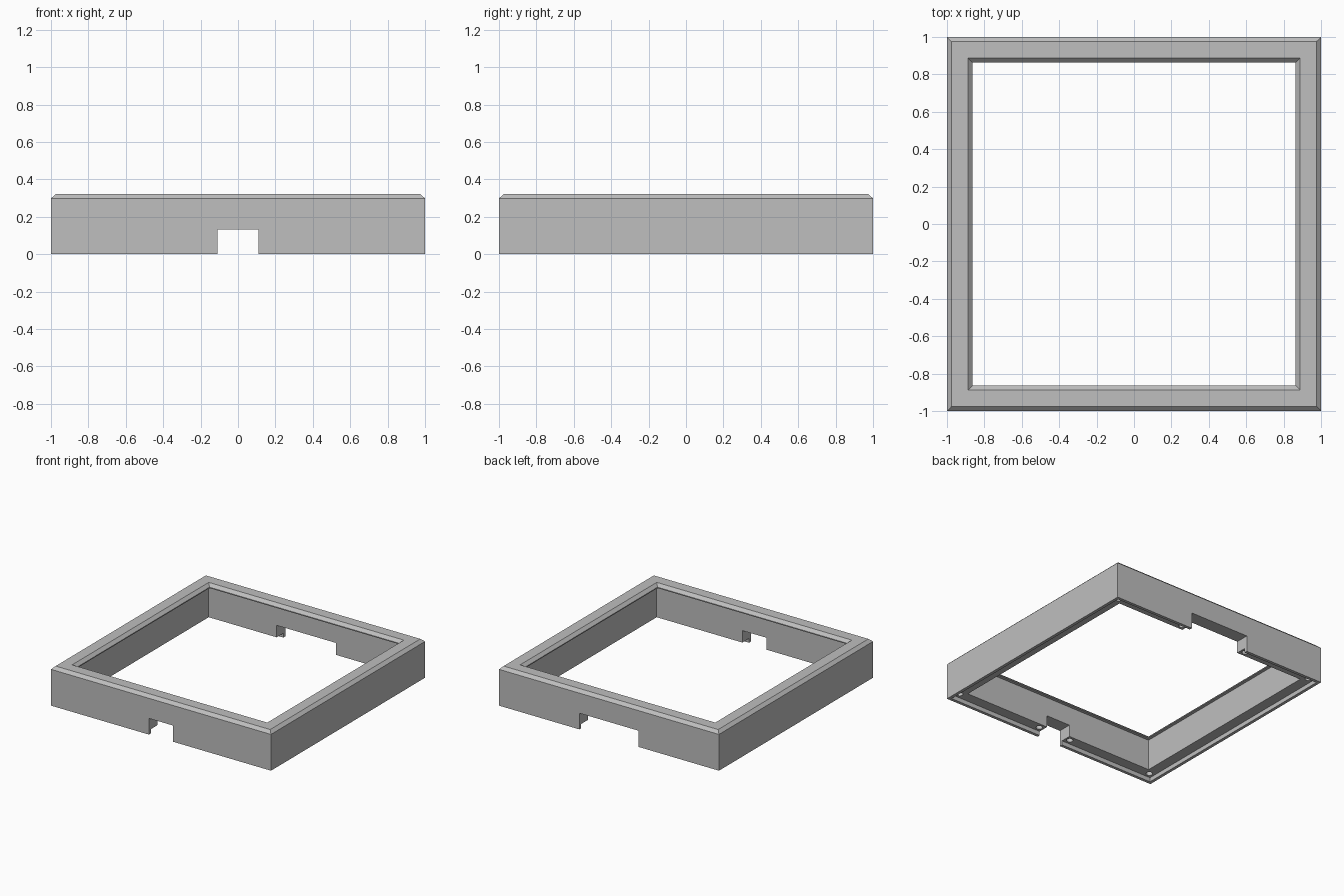
import bpy
import bmesh

cube = bpy.data.objects.get("Cube")
if cube:
    bpy.data.objects.remove(cube, do_unlink=True)

grey = bpy.data.materials.new("plain_grey")
grey.use_nodes = True
grey.diffuse_color = (0.52, 0.52, 0.52, 1)
grey.node_tree.nodes["Principled BSDF"].inputs["Base Color"].default_value = grey.diffuse_color

CORNERS = [(1, 1), (-1, 1), (-1, -1), (1, -1)]
RECESS_Z = 0.035
HOLE_AT = 0.932


def make_object(name, bm):
    bmesh.ops.recalc_face_normals(bm, faces=bm.faces)
    mesh = bpy.data.meshes.new(name)
    bm.to_mesh(mesh)
    bm.free()
    mesh.materials.append(grey)
    obj = bpy.data.objects.new(name, mesh)
    bpy.context.collection.objects.link(obj)
    return obj


def square_ring(name, profile):
    """Sweep a closed (radius, height) profile around a mitred square."""
    bm = bmesh.new()
    loops = [[bm.verts.new((sx * r, sy * r, z)) for r, z in profile] for sx, sy in CORNERS]
    n = len(profile)
    for i in range(4):
        a, b = loops[i], loops[(i + 1) % 4]
        for j in range(n):
            k = (j + 1) % n
            bm.faces.new((a[j], b[j], b[k], a[k]))
    return make_object(name, bm)


def add_box(bm, low, high):
    verts = bmesh.ops.create_cube(bm, size=1)["verts"]
    for v in verts:
        v.co = [h if c > 0 else l for c, l, h in zip(v.co, low, high)]


def cut(target, name, bm):
    cutter = make_object(name, bm)
    cutter.hide_render = True
    mod = target.modifiers.new(name, "BOOLEAN")
    mod.operation = "DIFFERENCE"
    mod.solver = "EXACT"
    mod.object = cutter
    bpy.context.view_layer.objects.active = target
    bpy.ops.object.modifier_apply(modifier=mod.name)
    bpy.data.objects.remove(cutter, do_unlink=True)


# Frame: bevelled top, small inner ledge, thin outer lip round the underside
frame = square_ring("bezel_frame", [
    (1, 0), (1, 0.298), (0.975, 0.322), (0.887, 0.322), (0.863, 0.298),
    (0.863, 0.29), (0.888, 0.29), (0.888, RECESS_Z), (0.975, RECESS_Z), (0.975, 0),
])

# Narrow front and wide back cable notches
notches = bmesh.new()
for side, half in ((-1, 0.11), (1, 0.27)):
    ys = sorted((side * 0.8, side * 1.1))
    add_box(notches, (-half, ys[0], -0.1), (half, ys[1], 0.133))
cut(frame, "notch_cutter", notches)

# Blind holes in the underside: corners and both sides of each notch
holes = bmesh.new()
spots = [(sx * HOLE_AT, sy * HOLE_AT) for sx, sy in CORNERS]
spots += [(s * x, y) for s in (-1, 1) for x, y in ((0.15, -HOLE_AT), (0.31, HOLE_AT))]
for x, y in spots:
    made = bmesh.ops.create_cone(holes, cap_ends=True, segments=24,
                                 radius1=0.025, radius2=0.025, depth=0.12)
    bmesh.ops.translate(holes, verts=made["verts"], vec=(x, y, RECESS_Z + 0.03))
cut(frame, "hole_cutter", holes)
